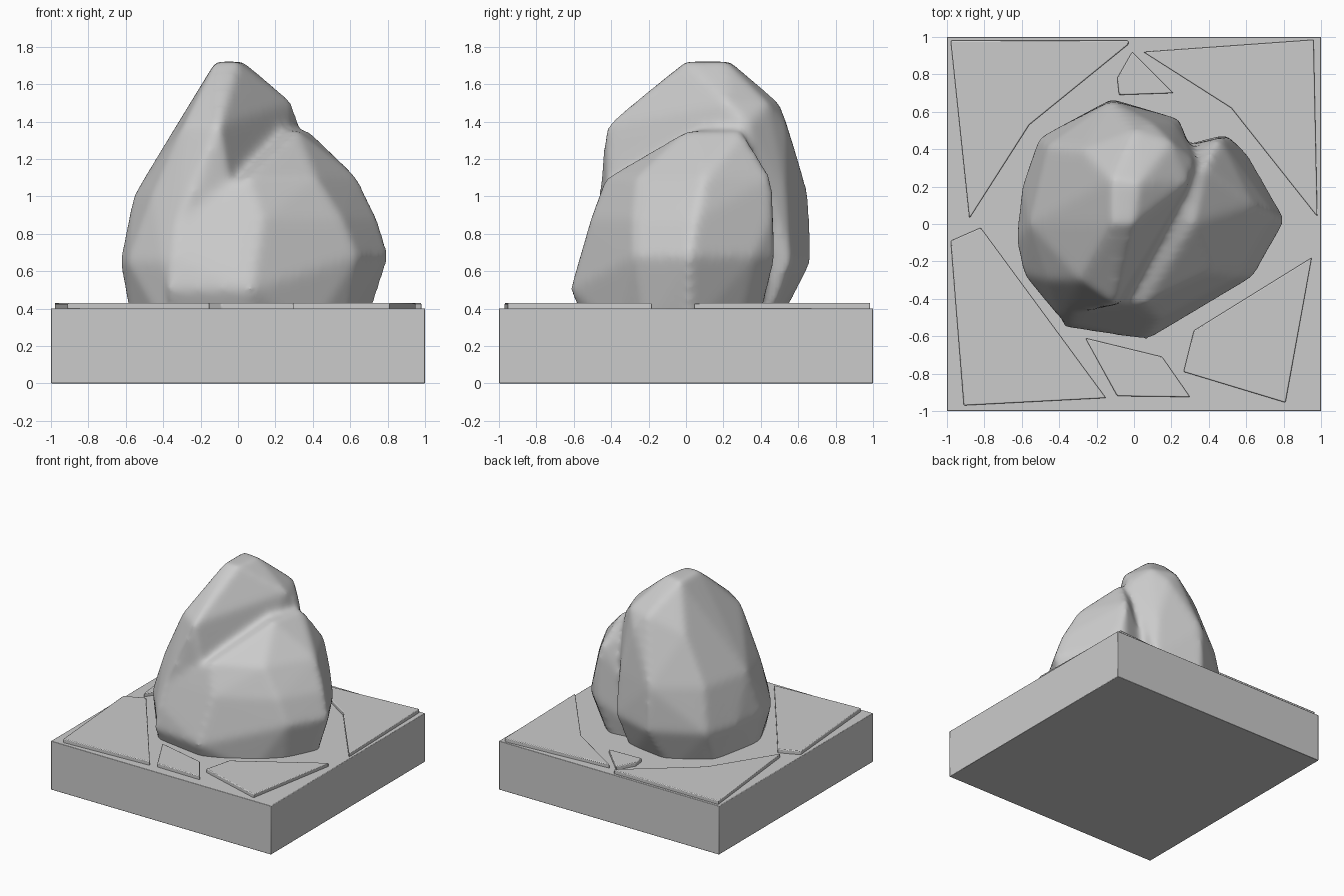
import bpy, bmesh
from mathutils import Vector

if "Cube" in bpy.data.objects:
    bpy.data.objects.remove(bpy.data.objects["Cube"])


def finish(bm, name):
    me = bpy.data.meshes.new(name)
    bm.to_mesh(me)
    bm.free()
    ob = bpy.data.objects.new(name, me)
    bpy.context.collection.objects.link(ob)
    return ob


def smooth(ob, angle):
    bpy.ops.object.select_all(action='DESELECT')
    ob.select_set(True)
    bpy.context.view_layer.objects.active = ob
    bpy.ops.object.shade_smooth_by_angle(angle=angle)


def prism(name, pts, z0, z1, bevel):
    bm = bmesh.new()
    f = bm.faces.new([bm.verts.new((x, y, z0)) for x, y in pts])
    top = bmesh.ops.extrude_face_region(bm, geom=[f])
    vs = [v for v in top['geom'] if isinstance(v, bmesh.types.BMVert)]
    bmesh.ops.translate(bm, verts=vs, vec=(0, 0, z1 - z0))
    bmesh.ops.recalc_face_normals(bm, faces=bm.faces)
    ob = finish(bm, name)
    b = ob.modifiers.new('bevel', 'BEVEL')
    b.width, b.segments = bevel, 2
    smooth(ob, 0.6)
    return ob


# square base
prism('base', [(-1, -1), (1, -1), (1, 1), (-1, 1)], 0, 0.4, 0.004)

# thin paving slabs around the rock
slabs = [
    [(-.98, .98), (-.03, .98), (-.03, .96), (-.56, .53), (-.88, .03)],
    [(.05, .92), (.96, .985), (.98, .04), (.52, .62)],
    [(-.09, .78), (-.01, .92), (.21, .70), (-.08, .69)],
    [(-.98, -.09), (-.82, -.02), (-.15, -.93), (-.91, -.97)],
    [(-.26, -.61), (.15, -.71), (.30, -.925), (-.09, -.92)],
    [(.95, -.18), (.81, -.955), (.265, -.79), (.32, -.57)],
]
for i, s in enumerate(slabs):
    prism(f'paving_slab_{i + 1}', s, 0.39, 0.43, 0.006)

# rock: two faceted lumps, given as corner points per height
peak = {
    .28: [(-.56, -.1), (-.48, .3), (-.2, .48), (.2, .42), (.1, -.4), (-.38, -.48)],
    .65: [(-.63, -.08), (-.59, -.27), (-.4, -.5), (-.6, .2), (-.51, .46),
          (-.12, .67), (.25, .56)],
    1.0: [(-.56, 0), (-.46, .42), (-.12, .66), (.22, .54), (-.46, -.3), (-.3, -.44)],
    1.38: [(-.32, 0), (-.29, -.3), (-.1, -.43), (-.27, .4), (.1, .54), (.33, .33)],
    1.5: [(.29, .22), (.2, .44), (0, .5)],
    1.72: [(-.12, 0), (-.12, .24), (0, 0), (.03, .22)],
}
shoulder = {
    .28: [(-.33, -.46), (.05, -.52), (.4, -.38), (.57, -.22), (.68, .02),
          (.5, .28), (.38, .38), (-.2, .3)],
    .5: [(.07, -.62), (-.39, -.55)],
    .68: [(-.35, -.53), (.64, -.28), (.81, .02), (.61, .37), (.49, .48)],
    .88: [(.75, .05), (.51, .46), (.13, -.51), (.56, -.28), (-.33, -.47)],
    1.1: [(.64, .1), (.46, .46), (.42, -.26), (.05, -.43)],
    1.35: [(.38, .3), (.32, 0), (.1, .2)],
}
bm = bmesh.new()
for lump in (peak, shoulder):
    part = bmesh.new()
    for z, pts in lump.items():
        for x, y in pts:
            part.verts.new((x, y, z))
    hull = bmesh.ops.convex_hull(part, input=part.verts)
    junk = [g for g in hull['geom_interior'] if isinstance(g, bmesh.types.BMVert)]
    bmesh.ops.delete(part, geom=junk, context='VERTS')
    me = bpy.data.meshes.new('lump')
    part.to_mesh(me)
    part.free()
    bm.from_mesh(me)
    bpy.data.meshes.remove(me)
rock = finish(bm, 'rock')
r = rock.modifiers.new('fuse', 'REMESH')
r.mode, r.voxel_size, r.use_smooth_shade = 'VOXEL', 0.022, True
s = rock.modifiers.new('weather', 'SMOOTH')
s.factor, s.iterations = 0.5, 14
